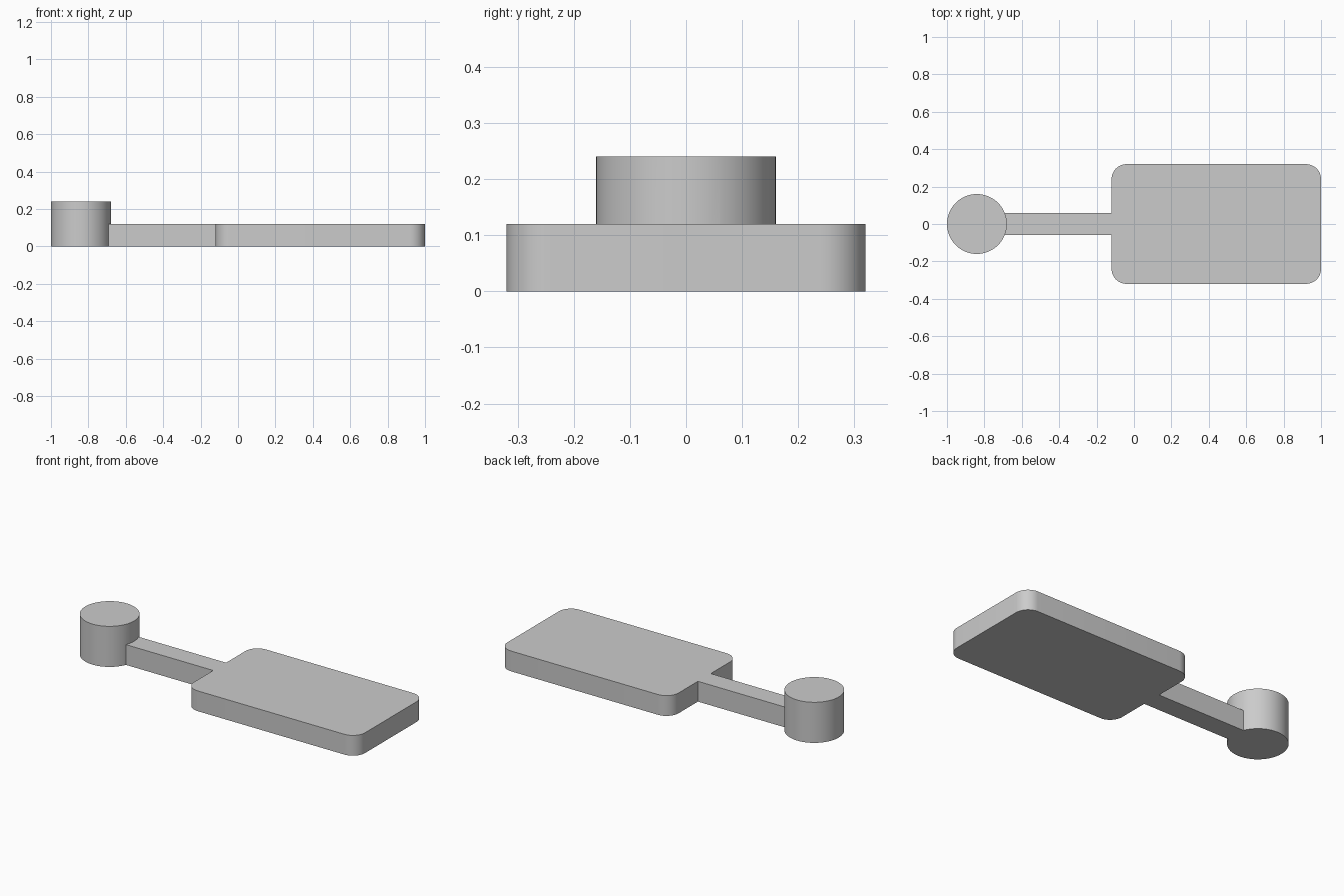
import bpy
import bmesh
from math import cos, sin, pi

old = bpy.data.objects.get("Cube")
if old:
    bpy.data.objects.remove(old, do_unlink=True)

grey = bpy.data.materials.new("light_grey")
grey.use_nodes = True
colour = (0.6, 0.6, 0.6, 1)
grey.diffuse_color = colour
grey.node_tree.nodes["Principled BSDF"].inputs["Base Color"].default_value = colour


def arc(cx, cy, radius, start, sweep, steps):
    """Points along an arc, both ends included."""
    return [(cx + radius * cos(start + sweep * i / steps),
             cy + radius * sin(start + sweep * i / steps)) for i in range(steps + 1)]


def slab(name, outline, height):
    """Extrude a flat outline up from the ground."""
    bm = bmesh.new()
    base = bm.faces.new([bm.verts.new((x, y, 0)) for x, y in outline])
    top = bmesh.ops.extrude_face_region(bm, geom=[base], use_keep_orig=True)["geom"]
    bmesh.ops.translate(bm, vec=(0, 0, height),
                        verts=[v for v in top if isinstance(v, bmesh.types.BMVert)])
    bmesh.ops.recalc_face_normals(bm, faces=bm.faces)
    mesh = bpy.data.meshes.new(name)
    bm.to_mesh(mesh)
    bm.free()
    mesh.materials.append(grey)
    obj = bpy.data.objects.new(name, mesh)
    bpy.context.collection.objects.link(obj)
    return obj


# Rounded plate: one arc per corner, counter-clockwise
left, right, half, r = -0.12, 1.0, 0.32, 0.08
corners = [(right - r, half - r), (left + r, half - r),
           (left + r, r - half), (right - r, r - half)]
plate_outline = []
for i, (x, y) in enumerate(corners):
    plate_outline += arc(x, y, r, i * pi / 2, pi / 2, 12)
body = slab("plate_with_arm_and_knob", plate_outline, 0.12)

# Narrow arm and round knob, running into their neighbours
arm = slab("arm", [(-0.84, -0.06), (0, -0.06), (0, 0.06), (-0.84, 0.06)], 0.12)
knob = slab("knob", arc(-0.84, 0, 0.16, 0, 2 * pi, 64)[:-1], 0.24)

# Join everything into one clean solid
bpy.ops.object.select_all(action="DESELECT")
body.select_set(True)
bpy.context.view_layer.objects.active = body
for part in (arm, knob):
    part.hide_render = True
    union = body.modifiers.new("join_" + part.name, "BOOLEAN")
    union.operation = "UNION"
    union.solver = "EXACT"
    union.object = part
    bpy.ops.object.modifier_apply(modifier=union.name)
    bpy.data.objects.remove(part, do_unlink=True)
bpy.ops.object.shade_smooth_by_angle(angle=pi / 6)
